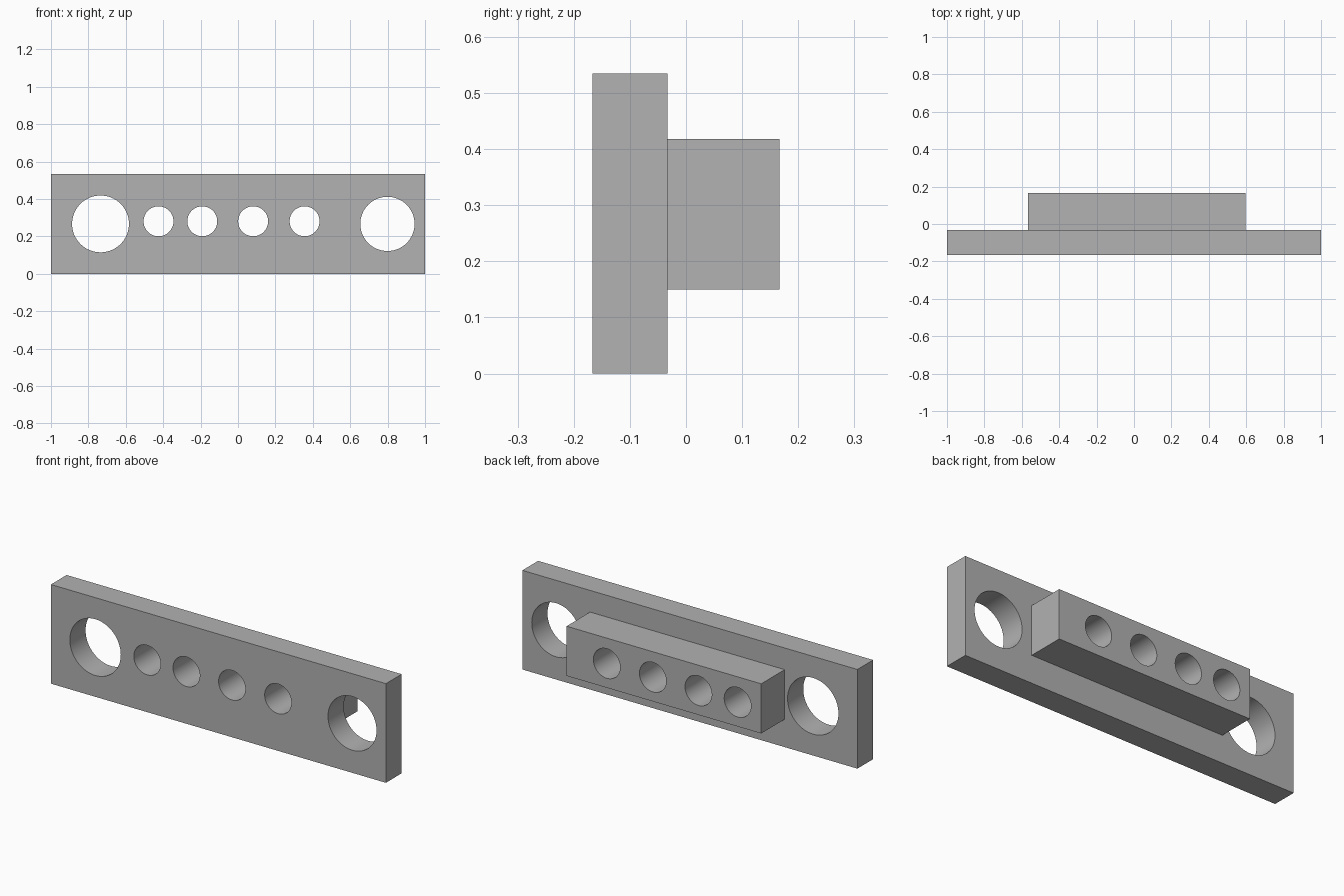
import bpy
import math

cube = bpy.data.objects.get("Cube")
if cube:
    bpy.data.objects.remove(cube, do_unlink=True)

# Single grey material
grey = bpy.data.materials.new("plain grey")
grey.use_nodes = True
colour = (0.445, 0.445, 0.445, 1)
grey.diffuse_color = colour
grey.node_tree.nodes["Principled BSDF"].inputs["Base Color"].default_value = colour


def box(name, low, high):
    bpy.ops.mesh.primitive_cube_add(
        size=1, location=[(a + b) / 2 for a, b in zip(low, high)])
    obj = bpy.context.object
    obj.name = name
    obj.scale = [b - a for a, b in zip(low, high)]
    bpy.ops.object.transform_apply(location=False, rotation=False, scale=True)
    obj.data.materials.append(grey)
    return obj


def drill(obj, x, z, radius):
    """Cut a round hole along y right through the part."""
    bpy.ops.mesh.primitive_cylinder_add(
        vertices=64, radius=radius, depth=1, location=(x, 0, z),
        rotation=(math.pi / 2, 0, 0))
    cutter = bpy.context.object
    cutter.hide_render = True
    cutter.data.materials.append(grey)
    cut = obj.modifiers.new("hole", 'BOOLEAN')
    cut.operation = 'DIFFERENCE'
    cut.solver = 'EXACT'
    cut.object = cutter
    bpy.ops.object.select_all(action='DESELECT')
    obj.select_set(True)
    bpy.context.view_layer.objects.active = obj
    bpy.ops.object.modifier_apply(modifier=cut.name)
    bpy.data.objects.remove(cutter, do_unlink=True)


# Wide front plate and the shorter bar behind it
plate = box("mounting_plate", (-1, -0.167, 0), (1, -0.033, 0.535))
bar = box("rear_bar", (-0.566, -0.033, 0.15), (0.596, 0.167, 0.418))

# Large end holes through the plate only
drill(plate, -0.735, 0.267, 0.152)
drill(plate, 0.799, 0.267, 0.145)

# Row of small holes through both parts
for x in (-0.425, -0.191, 0.081, 0.356):
    for part in (plate, bar):
        drill(part, x, 0.281, 0.08)

# Smooth hole walls, sharp edges
for part in (plate, bar):
    bpy.ops.object.select_all(action='DESELECT')
    part.select_set(True)
    bpy.context.view_layer.objects.active = part
    bpy.ops.object.shade_smooth_by_angle(angle=math.radians(30))
